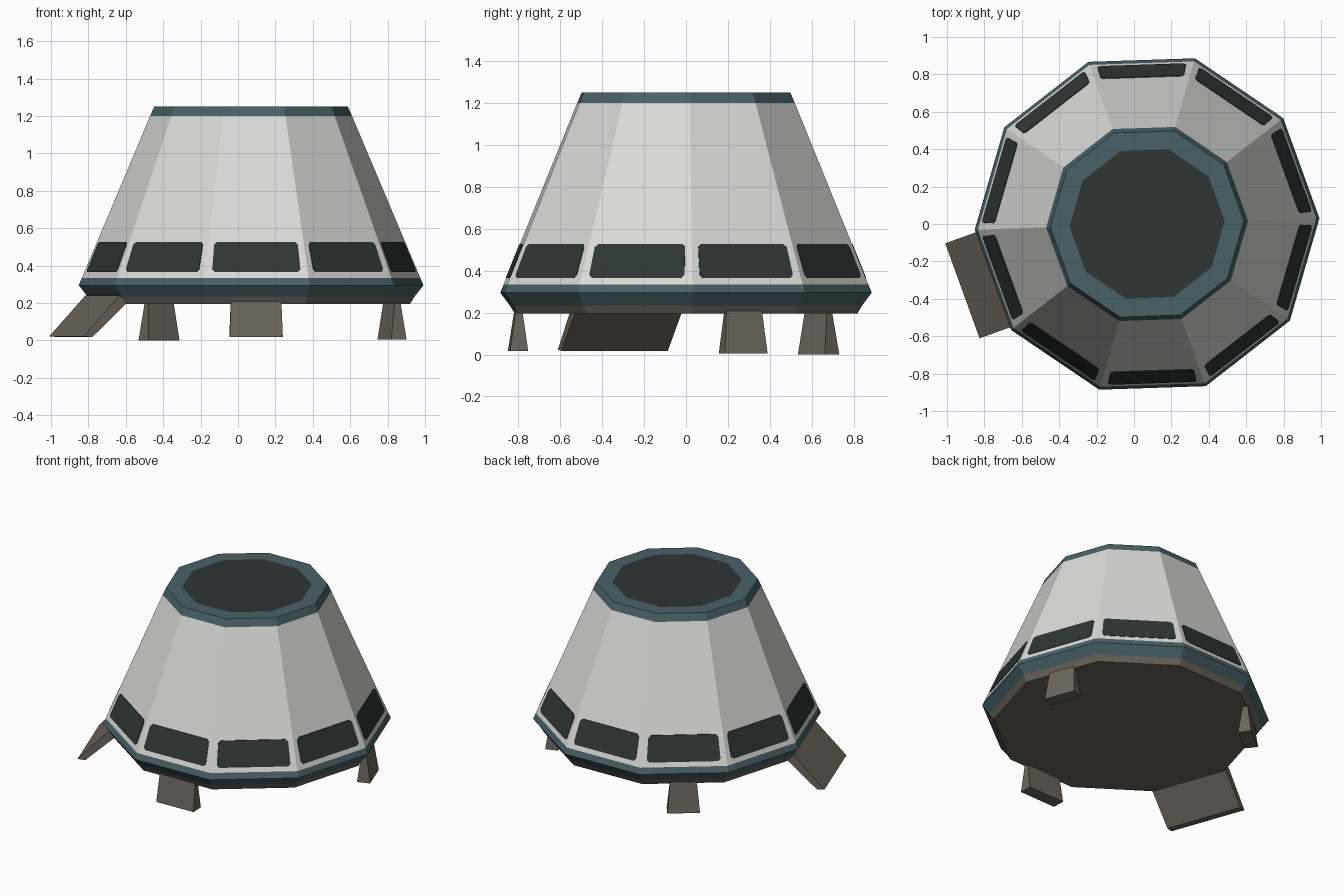
import bpy, bmesh, math
from mathutils import Vector

if "Cube" in bpy.data.objects:
    bpy.data.objects.remove(bpy.data.objects["Cube"])

SIDES = 10
CX = 0.07                      # hull axis is offset because the ramp sticks out
TURN = math.radians(1.9)       # rotation of the ten-sided hull
STEP = 2 * math.pi / SIDES


def material(name, rgb):
    m = bpy.data.materials.new(name)
    m.diffuse_color = (*rgb, 1)
    m.use_nodes = True
    m.node_tree.nodes["Principled BSDF"].inputs["Base Color"].default_value = m.diffuse_color
    return m


WHITE = material("hull white", (0.70, 0.71, 0.68))
TEAL = material("trim teal", (0.065, 0.12, 0.138))
DARK = material("dark glass", (0.027, 0.037, 0.034))
BROWN = material("underside brown", (0.15, 0.13, 0.105))


def finish(name, bm, mats):
    bmesh.ops.recalc_face_normals(bm, faces=bm.faces)
    me = bpy.data.meshes.new(name)
    bm.to_mesh(me)
    bm.free()
    for m in mats:
        me.materials.append(m)
    ob = bpy.data.objects.new(name, me)
    bpy.context.collection.objects.link(ob)
    return ob


def polar(angle, r, side, z):
    """Point at distance r outward and side along the tangent of a hull face."""
    c, s = math.cos(angle), math.sin(angle)
    return Vector((CX + r * c - side * s, r * s + side * c, z))


def face_angle(i):
    return TURN + (i + 0.5) * STEP


# Hull: stacked ten-sided rings; (radius, z, material of the band above)
profile = [(0.85, 0.195, 2), (0.875, 0.235, 1), (0.922, 0.295, 1),
           (0.905, 0.335, 0), (0.54, 1.20, 1), (0.518, 1.25, 1), (0.415, 1.25, 3)]
bm = bmesh.new()
rings = [[bm.verts.new(polar(TURN + i * STEP, r, 0, z)) for i in range(SIDES)]
         for r, z, _ in profile]
for k in range(len(rings) - 1):
    for i in range(SIDES):
        j = (i + 1) % SIDES
        f = bm.faces.new((rings[k][i], rings[k][j], rings[k + 1][j], rings[k + 1][i]))
        f.material_index = profile[k][2]
bm.faces.new(rings[0]).material_index = 2
bm.faces.new(rings[-1]).material_index = 3
finish("hull", bm, [WHITE, TEAL, BROWN, DARK])

# Windows: thin plates with clipped corners, one on each hull face
COS = math.cos(STEP / 2)


def wall(z):
    """Distance of the white wall from the axis at height z."""
    return (0.905 + (z - 0.335) / (1.20 - 0.335) * (0.54 - 0.905)) * COS


half = [(0.222, 0.366), (0.236, 0.380), (0.224, 0.512), (0.208, 0.527)]
outline = half + [(-s, z) for s, z in reversed(half)]
bm = bmesh.new()
for i in range(SIDES):
    a = face_angle(i)
    back = [bm.verts.new(polar(a, wall(z) - 0.003, s, z)) for s, z in outline]
    front = [bm.verts.new(polar(a, wall(z) + 0.004, s, z)) for s, z in outline]
    bm.faces.new(front)
    bm.faces.new(back[::-1])
    n = len(outline)
    for k in range(n):
        bm.faces.new((back[k], back[(k + 1) % n], front[(k + 1) % n], front[k]))
finish("windows", bm, [DARK])


def prism(name, angle, bottom, top):
    """Block from a bottom and a top rectangle: (r inner, r outer, half width, z in, z out)."""
    bm = bmesh.new()
    loops = []
    for r0, r1, w, z0, z1 in (bottom, top):
        loops.append([bm.verts.new(polar(angle, r, s, z)) for r, s, z in
                      ((r0, -w, z0), (r1, -w, z1), (r1, w, z1), (r0, w, z0))])
    lo, hi = loops
    bm.faces.new(lo[::-1])
    bm.faces.new(hi)
    for k in range(4):
        bm.faces.new((lo[k], lo[(k + 1) % 4], hi[(k + 1) % 4], hi[k]))
    return finish(name, bm, [BROWN])


# Three wedge legs under the rim
for name, i, w_low, w_top, z in (("right_leg", 0, 0.108, 0.09, 0.005),
                                 ("back_leg", 3, 0.105, 0.085, 0.0),
                                 ("front_leg", 7, 0.142, 0.135, 0.018)):
    prism(name, face_angle(i), (0.758, 0.845, w_low, z, z),
          (0.785, 0.815, w_top, 0.21, 0.21))

# Boarding ramp sloping out from the left rim
prism("ramp", face_angle(5), (1.0, 1.05, 0.27, 0.018, 0.022),
      (0.80, 0.845, 0.27, 0.205, 0.24))
